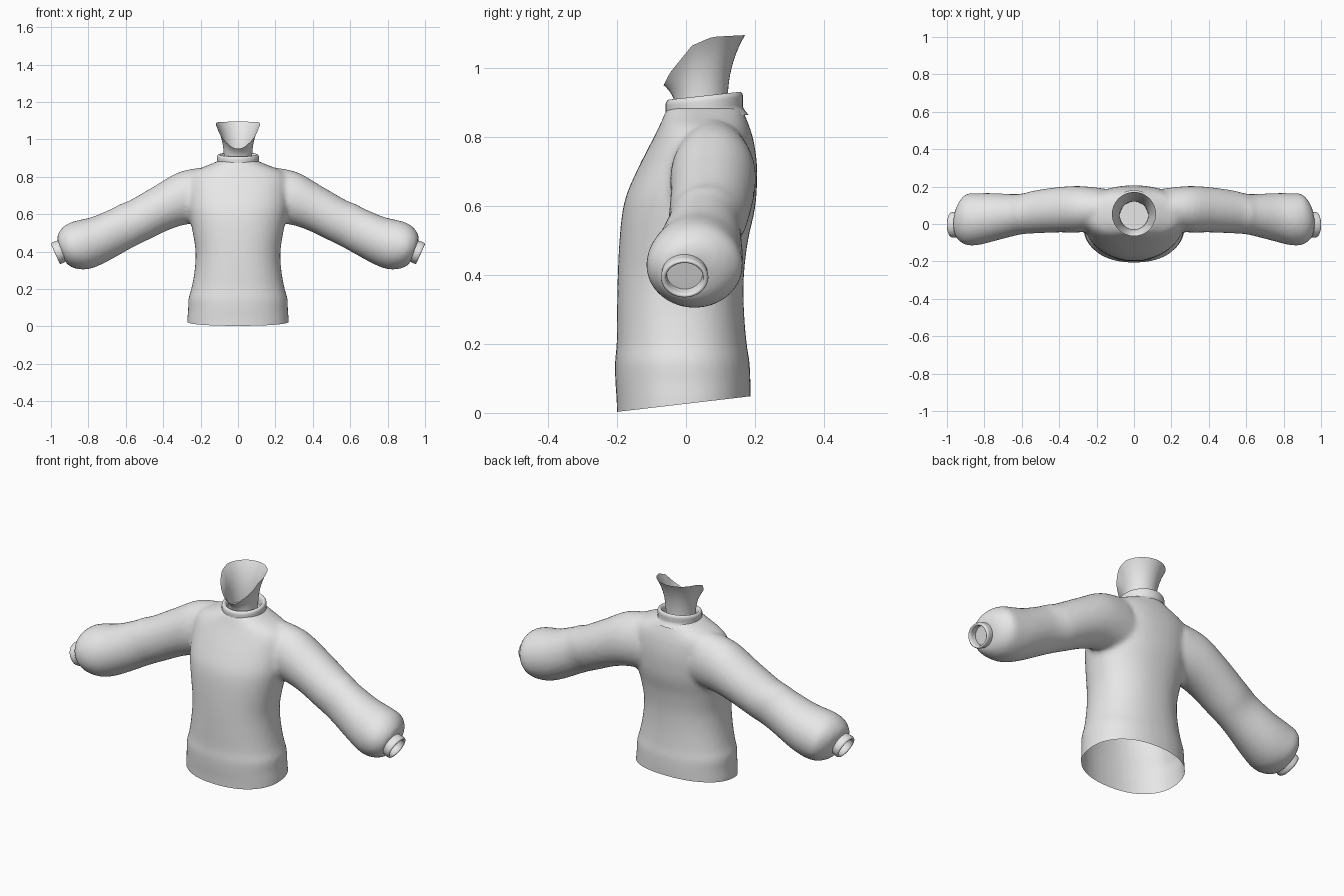
import bpy, bmesh, math
from mathutils import Vector

if "Cube" in bpy.data.objects:
    bpy.data.objects.remove(bpy.data.objects["Cube"])

grey = bpy.data.materials.new("light grey")
grey.diffuse_color = (0.8, 0.8, 0.8, 1)
grey.use_nodes = True
grey.node_tree.nodes["Principled BSDF"].inputs["Base Color"].default_value = grey.diffuse_color


def spline(rows, steps):
    """Catmull-Rom resampling of rows of numbers."""
    out = []
    for i in range(len(rows) - 1):
        a, b, c, d = (rows[min(max(i + k, 0), len(rows) - 1)] for k in (-1, 0, 1, 2))
        for s in range(steps):
            t = s / steps
            out.append([0.5 * (2 * q + (r - p) * t + (2 * p - 5 * q + 4 * r - w) * t * t
                               + (3 * q - p - 3 * r + w) * t ** 3)
                        for p, q, r, w in zip(a, b, c, d)])
    out.append(list(rows[-1]))
    return out


def skin(bm, loops, cap_start=False, cap_end=False):
    """Bridge equal loops of points into a tube."""
    vs = [[bm.verts.new(p) for p in loop] for loop in loops]
    n = len(vs[0])
    for a, b in zip(vs, vs[1:]):
        for j in range(n):
            bm.faces.new((a[j], a[(j + 1) % n], b[(j + 1) % n], b[j]))
    if cap_start:
        bm.faces.new(vs[0])
    if cap_end:
        bm.faces.new(vs[-1])


def oval(c, u, v, n=40, power=1.0):
    pts = []
    for j in range(n):
        a = 2 * math.pi * j / n
        ca, sa = math.cos(a), math.sin(a)
        pts.append(c + u * math.copysign(abs(ca) ** power, ca)
                   + v * math.copysign(abs(sa) ** power, sa))
    return pts


def finish(name, bm):
    bmesh.ops.recalc_face_normals(bm, faces=bm.faces)
    me = bpy.data.meshes.new(name)
    bm.to_mesh(me)
    bm.free()
    me.materials.append(grey)
    me.polygons.foreach_set("use_smooth", [True] * len(me.polygons))
    ob = bpy.data.objects.new(name, me)
    bpy.context.collection.objects.link(ob)
    return ob


# torso sections: z, half width, front y, back y
torso = [(-0.06, .272, -.200, .187), (0.03, .272, -.201, .187), (0.09, .267, -.205, .187),
         (0.15, .265, -.206, .184), (0.20, .250, -.201, .176), (0.30, .232, -.200, .168),
         (0.40, .227, -.198, .168), (0.50, .242, -.193, .180), (0.58, .258, -.185, .198),
         (0.64, .268, -.170, .205), (0.72, .272, -.134, .206), (0.79, .268, -.098, .196),
         (0.83, .235, -.078, .184), (0.86, .165, -.065, .172), (0.885, .105, -.055, .163)]

# sleeve sections: top x, top z, bottom x, bottom z, front y, back y
sleeve = [(.20, .850, .12, .56, -.03, .19), (.32, .823, .26, .548, -.045, .203),
          (.45, .748, .36, .520, -.045, .197), (.58, .673, .47, .468, -.050, .180),
          (.63, .654, .54, .434, -.053, .165), (.67, .632, .60, .402, -.062, .160),
          (.78, .585, .72, .336, -.092, .165), (.87, .564, .80, .306, -.113, .165),
          (.925, .540, .865, .308, -.113, .160), (.960, .500, .905, .325, -.090, .115),
          (.968, .462, .922, .343, -.070, .065)]

# body: torso and both sleeves fused into one skin
bm = bmesh.new()
skin(bm, [oval(Vector((0, (f + b) / 2, z)), Vector((w, 0, 0)), Vector((0, (b - f) / 2, 0)), power=.9)
          for z, w, f, b in spline(torso, 4)], True, True)
for side in (1, -1):
    loops = []
    for tx, tz, bx, bz, f, b in spline(sleeve, 4):
        c = Vector((side * (tx + bx) / 2, (f + b) / 2, (tz + bz) / 2))
        u = Vector((side * (tx - bx) / 2, 0, (tz - bz) / 2))
        loops.append(oval(c, u, Vector((0, (b - f) / 2, 0))))
    # recalculating normals later keeps both sides outward
    skin(bm, loops, True, True)
blank = finish("body_blank", bm)
rm = blank.modifiers.new("fuse", 'REMESH')
rm.mode = 'VOXEL'
rm.voxel_size = 0.013
sm = blank.modifiers.new("soften", 'SMOOTH')
sm.factor, sm.iterations = 0.5, 6
bpy.context.view_layer.update()
fused = bpy.data.meshes.new_from_object(blank.evaluated_get(bpy.context.evaluated_depsgraph_get()))
bm = bmesh.new()
bm.from_mesh(fused)
bpy.data.objects.remove(blank)
bpy.data.meshes.remove(fused)

# open slanted hem
bmesh.ops.bisect_plane(bm, geom=bm.verts[:] + bm.edges[:] + bm.faces[:],
                       plane_co=(0, -.2, .003), plane_no=(0, -.045, .385), clear_inner=True)
finish("sweater_body", bm)

# rolled collar: z, radius
collar = [(.850, .128), (.872, .113), (.890, .112), (.908, .112), (.918, .106),
          (.918, .097), (.905, .088), (.870, .082)]
bm = bmesh.new()
skin(bm, [oval(Vector((0, .053, z)), Vector((r, 0, 0)), Vector((0, r, r * .11)))
          for z, r in spline(collar, 3)])
finish("collar", bm)

# neck flaring up to a rim that dips at the front
rim = [(-1.0, .95), (-.85, .985), (-.3, 1.065), (.2, 1.09), (1.01, 1.095)]


def rim_height(c):
    for (a, za), (b, zb) in zip(rim, rim[1:]):
        if c <= b:
            return za + (zb - za) * max(c - a, 0) / (b - a)
    return rim[-1][1]


bm = bmesh.new()
loops = []
for k in range(13):
    t = k / 12
    flare = t ** 2.6
    loop = []
    for j in range(40):
        a = 2 * math.pi * j / 40
        s, c = math.sin(a), math.cos(a)
        r = .075 + .043 * flare
        loop.append(Vector((r * s, .045 + .008 * flare + r * c, .87 + (rim_height(c) - .87) * t)))
    loops.append(loop)
skin(bm, loops)
finish("neck", bm)

# cuffs: outer band, rounded lip, recessed end (distance along arm, radius)
cuff = [(-.025, .066), (0, .067), (.022, .069), (.032, .066), (.034, .060),
        (.028, .054), (.0, .052), (-.02, .050)]
for side, label in ((1, "right"), (-1, "left")):
    d = Vector((side * .91, 0, -.41))
    u = Vector((side * .41, 0, .91))
    bm = bmesh.new()
    skin(bm, [oval(Vector((side * .946, -.004, .402)) + d * t, u * r * .9, Vector((0, r, 0)), 32)
              for t, r in spline(cuff, 2)], False, True)
    finish(label + "_cuff", bm)
